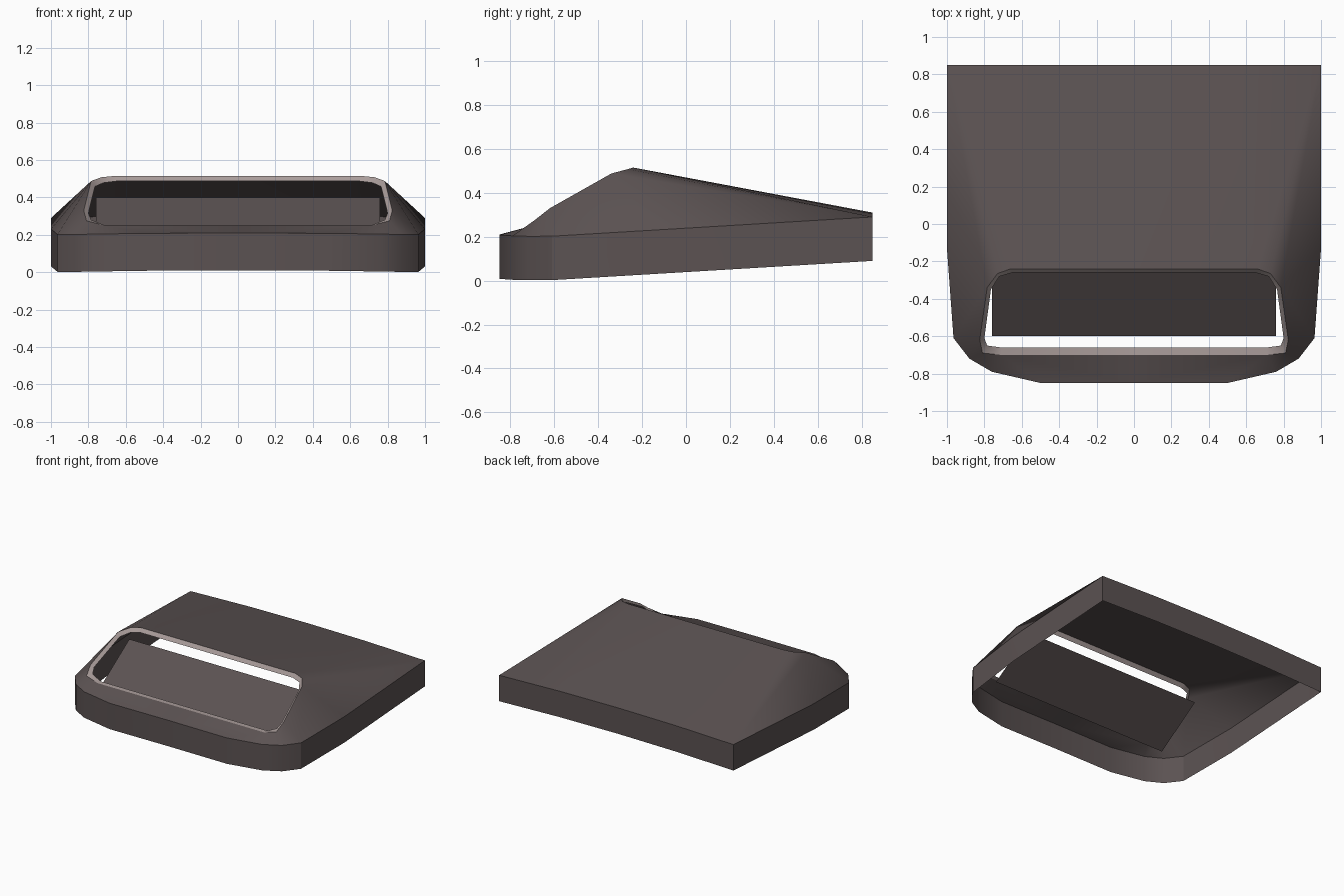
import bpy, bmesh, math

if "Cube" in bpy.data.objects:
    bpy.data.objects.remove(bpy.data.objects["Cube"])


def material(name, rgb):
    m = bpy.data.materials.new(name)
    m.diffuse_color = (*rgb, 1)
    m.use_nodes = True
    m.node_tree.nodes["Principled BSDF"].inputs["Base Color"].default_value = m.diffuse_color
    return m


body_mat = material("dark brown grey", (0.105, 0.085, 0.085))
rim_mat = material("light warm grey", (0.40, 0.335, 0.325))


def half_part(name, points, faces, mat, probe):
    """Right half of an open shell, mirrored across x; probe is the inside point."""
    bm = bmesh.new()
    vs = [bm.verts.new(p) for p in points]
    for f in faces:
        bm.faces.new([vs[i] for i in f])
    bm.normal_update()
    for f in bm.faces:
        c = f.calc_center_median()
        d = [c.x - 0.0, c.y - probe[0], c.z - probe[1]]
        if abs(c.x) < 0.8 and abs(f.normal.x) < 0.5:
            d[0] = 0
        if sum(a * b for a, b in zip(d, f.normal)) < 0:
            f.normal_flip()
    me = bpy.data.meshes.new(name)
    bm.to_mesh(me)
    bm.free()
    me.materials.append(mat)
    ob = bpy.data.objects.new(name, me)
    bpy.context.collection.objects.link(ob)
    mod = ob.modifiers.new("mirror", 'MIRROR')
    mod.use_clip = True
    bpy.ops.object.select_all(action='DESELECT')
    ob.select_set(True)
    bpy.context.view_layer.objects.active = ob
    bpy.ops.object.shade_smooth_by_angle(angle=math.radians(28))
    return ob


# Footprint outline (right half): x, y, crown height
outline = [(0, -.85, .01), (.5, -.85, .008), (.76, -.79, .004), (.88, -.72, .002),
           (.965, -.61, 0), (1, -.13, 0), (1, .85, 0), (.5, .85, .015), (0, .85, .02)]


def base_z(y):
    return max(0, 0.09 * (y + 0.65) / 1.5)


low = [(x, y, base_z(y) + c) for x, y, c in outline]
high = [(x, y, z + 0.2) for x, y, z in low]

# Mouth loops (right half): outer and inner edge of the rim
mouth = [(0, -.70, .25), (.71, -.70, .25), (.81, -.69, .275), (.825, -.62, .33),
         (.785, -.34, .488), (.73, -.265, .508), (.66, -.24, .515), (0, -.24, .515)]
inner = [(0, -.66, .248), (.71, -.66, .248), (.785, -.65, .28), (.80, -.61, .315),
         (.765, -.35, .458), (.72, -.28, .478), (.65, -.26, .487), (0, -.26, .487)]

# Skirt walls around the footprint
n = len(outline)
half_part("skirt", low + high, [(i, i + 1, n + i + 1, n + i) for i in range(n - 1)],
          body_mat, (0, 0.15))

# Raised shell lofted from the skirt to the mouth (h = skirt, m = mouth)
h = list(range(n))
m = list(range(n, n + len(mouth)))
shell = [(h[0], h[1], m[1], m[0]), (h[1], h[2], m[1]), (h[2], h[3], m[2], m[1]),
         (h[3], h[4], m[3], m[2]), (h[4], h[5], m[4]), (h[4], m[4], m[3]),
         (h[5], h[6], m[4]), (h[6], m[5], m[4]), (h[6], m[6], m[5]),
         (h[6], h[7], m[6]), (h[7], h[8], m[7], m[6])]
half_part("scoop_shell", high + mouth, shell, body_mat, (0, -0.3))

# Light rim around the mouth
k = len(mouth)
half_part("mouth_rim", mouth + inner, [(i, i + 1, k + i + 1, k + i) for i in range(k - 1)],
          rim_mat, (-0.2, -0.3))

# Sloping plate inside the mouth
half_part("inner_plate", [(0, -.60, .16), (.76, -.60, .16), (.76, -.24, .40), (0, -.24, .40)],
          [(0, 1, 2, 3)], body_mat, (0, -0.5))
